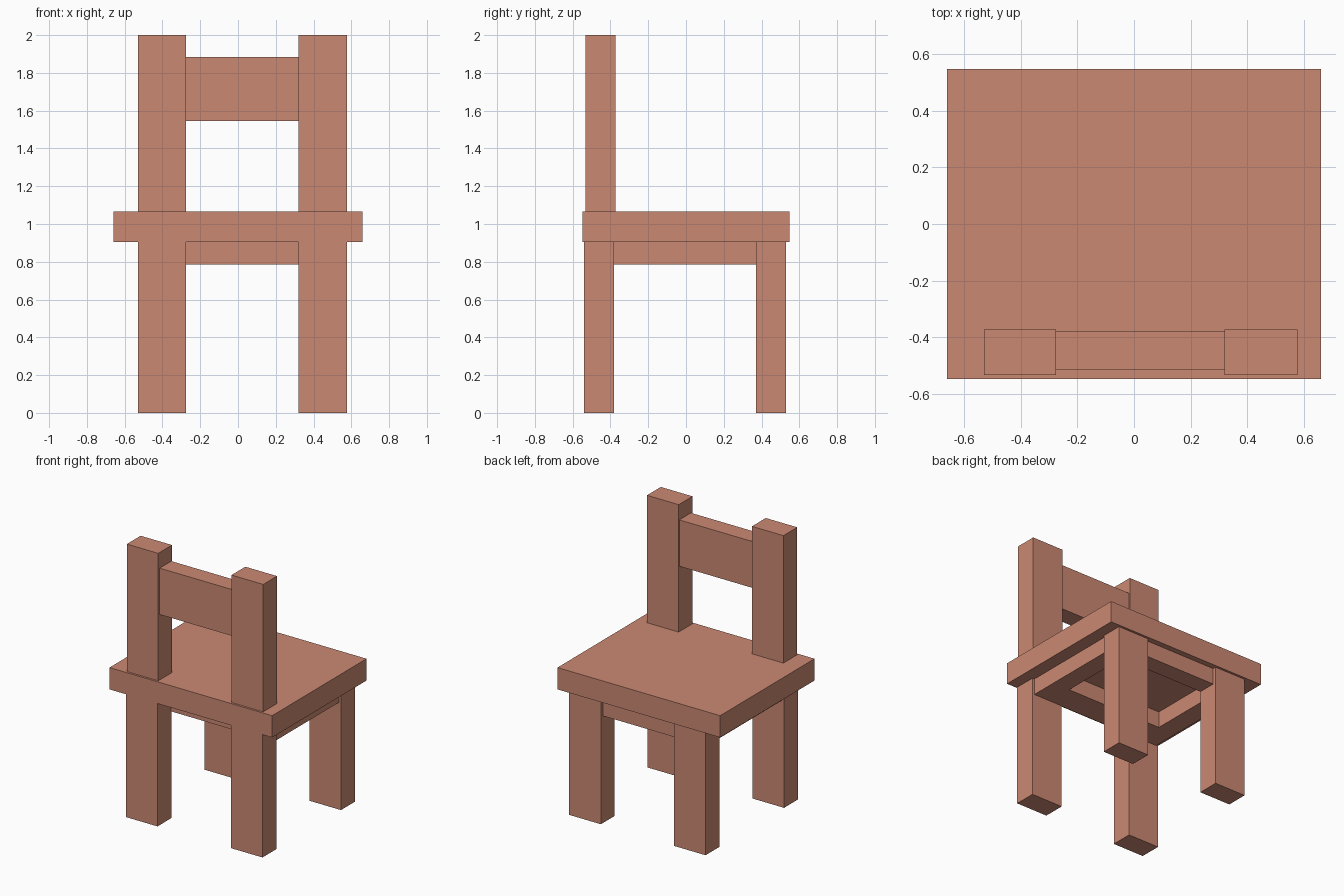
import bpy

if "Cube" in bpy.data.objects:
    bpy.data.objects.remove(bpy.data.objects["Cube"])

wood = bpy.data.materials.new("terracotta wood")
wood.diffuse_color = (0.60, 0.25, 0.17, 1)
wood.use_nodes = True
wood.node_tree.nodes["Principled BSDF"].inputs["Base Color"].default_value = wood.diffuse_color


def box(name, x, y, z):
    """Box spanning the given (min, max) ranges."""
    mid = [(a + b) / 2 for a, b in (x, y, z)]
    bpy.ops.mesh.primitive_cube_add(size=1, location=mid)
    ob = bpy.context.object
    ob.name = name
    ob.scale = [b - a for a, b in (x, y, z)]
    bpy.ops.object.transform_apply(location=False, rotation=False, scale=True)
    ob.data.materials.append(wood)
    return ob


SEAT_Z = (0.905, 1.065)
APRON_Z = (0.785, SEAT_Z[0])
COLUMNS = {"left": (-0.53, -0.275), "right": (0.32, 0.577)}

# Seat slab
box("seat", (-0.66, 0.66), (-0.547, 0.547), SEAT_Z)

# Legs and backrest posts on each side
for side, x in COLUMNS.items():
    box(f"{side}_front_leg", x, (-0.54, -0.38), (0, SEAT_Z[0]))
    box(f"{side}_back_leg", x, (0.37, 0.53), (0, SEAT_Z[0]))
    box(f"{side}_post", x, (-0.532, -0.372), (SEAT_Z[1], 2))

# Backrest rail between the posts
box("backrest_rail", (-0.275, 0.32), (-0.515, -0.38), (1.545, 1.885))

# Apron frame under the seat
box("left_apron", (-0.515, -0.37), (-0.38, 0.37), APRON_Z)
box("right_apron", (0.42, 0.56), (-0.38, 0.37), APRON_Z)
box("front_apron", (-0.37, 0.42), (-0.385, -0.18), APRON_Z)
box("back_apron", (-0.275, 0.32), (0.37, 0.505), APRON_Z)
